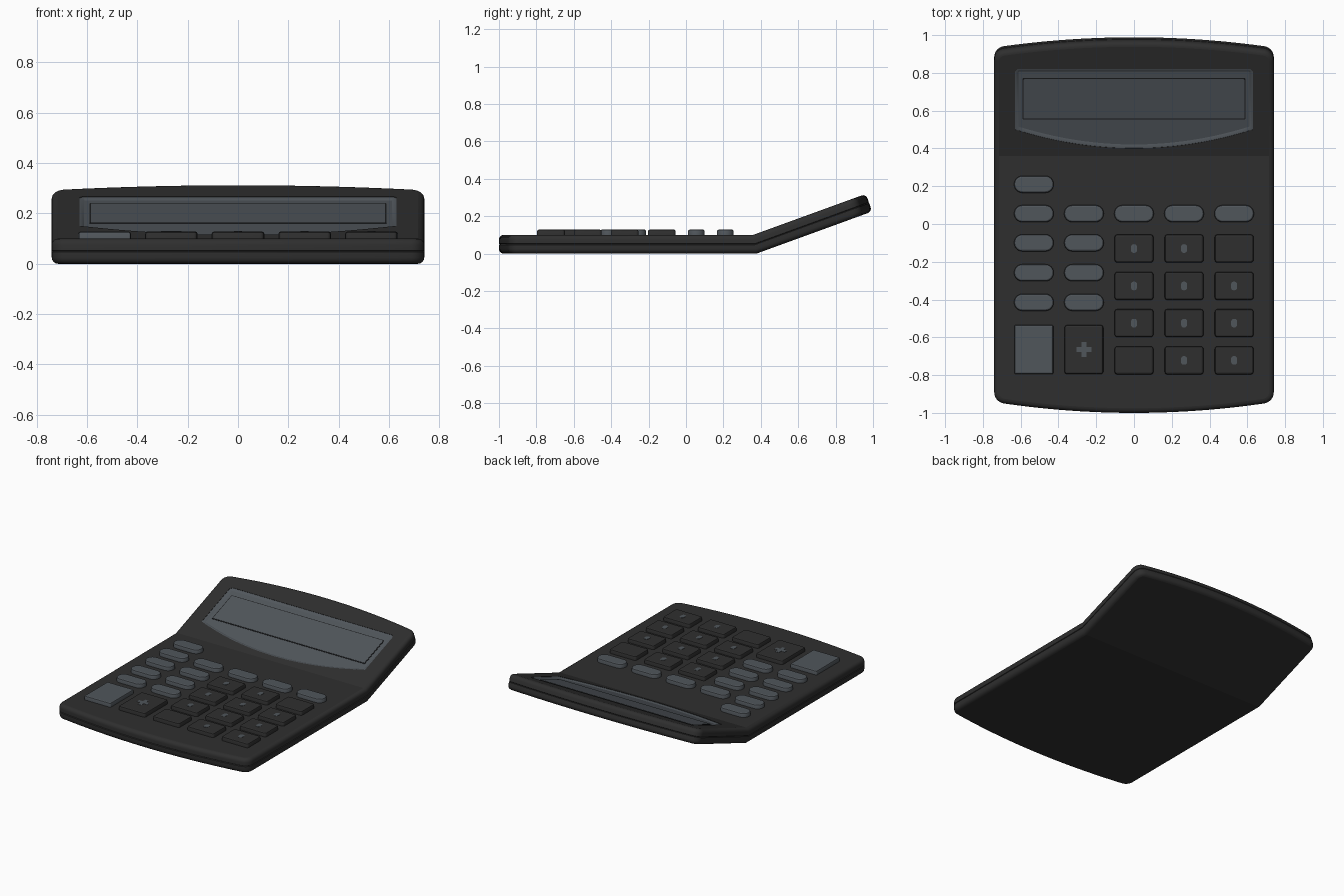
import bpy, bmesh, math
from mathutils import Vector

if "Cube" in bpy.data.objects:
    bpy.data.objects.remove(bpy.data.objects["Cube"])

FOLD, TOP, TILT = 0.36, 0.10, math.radians(20)


def material(name, rgb):
    m = bpy.data.materials.new(name)
    m.diffuse_color = (*rgb, 1)
    m.use_nodes = True
    m.node_tree.nodes["Principled BSDF"].inputs["Base Color"].default_value = m.diffuse_color
    return m


BLACK = material("charcoal plastic", (0.028, 0.028, 0.028))
GREY = material("slate grey", (0.080, 0.092, 0.104))
LINE = material("dark line", (0.012, 0.013, 0.014))


def bend(co):
    """Flat coordinates to the body with its tilted display half."""
    x, s, z = co
    d, c, n = z - TOP, math.cos(TILT), math.sin(TILT)
    if s > FOLD + 1e-4:
        return Vector((x, FOLD + (s - FOLD) * c - d * n, TOP + (s - FOLD) * n + d * c))
    if s > FOLD - 1e-4:
        return Vector((x, s - d * math.tan(TILT / 2), z))
    return Vector(co)


def inset(loop, d):
    """Offset a counter-clockwise outline inwards by d."""
    out = []
    for i, p in enumerate(loop):
        p = Vector(p)
        a = (p - Vector(loop[i - 1])).normalized()
        b = (Vector(loop[(i + 1) % len(loop)]) - p).normalized()
        na, nb = Vector((-a.y, a.x)), Vector((-b.y, b.x))
        out.append(p + (na + nb) * d / (1 + na.dot(nb)))
    return out


def stack(name, loop, layers, mat):
    """Solid from one outline repeated at (inset, height) layers."""
    bm = bmesh.new()
    rings = [[bm.verts.new((p.x, p.y, z)) for p in inset(loop, d)] for d, z in layers]
    n = len(loop)
    for lo, hi in zip(rings, rings[1:]):
        for i in range(n):
            j = (i + 1) % n
            bm.faces.new((lo[i], lo[j], hi[j], hi[i])).smooth = True
    bm.faces.new(rings[0][::-1])
    bm.faces.new(rings[-1])
    # split the caps along the fold
    for ring in (rings[0], rings[-1]):
        pair = [v for v in ring if abs(v.co.y - FOLD) < 1e-4]
        if len(pair) == 2:
            bmesh.ops.connect_verts(bm, verts=pair)
    for v in bm.verts:
        v.co = bend(v.co)
    bm.normal_update()
    for e in bm.edges:
        e.smooth = e.calc_face_angle(0) < math.radians(35)
    me = bpy.data.meshes.new(name)
    bm.to_mesh(me)
    bm.free()
    me.materials.append(mat)
    ob = bpy.data.objects.new(name, me)
    bpy.context.collection.objects.link(ob)
    return ob


def rounded(cx, cy, w, h, r, seg=6):
    pts = []
    for k, (sx, sy) in enumerate(((1, 1), (-1, 1), (-1, -1), (1, -1))):
        for i in range(seg + 1):
            a = math.pi / 2 * (k + i / seg)
            pts.append((cx + sx * (w / 2 - r) + r * math.cos(a),
                        cy + sy * (h / 2 - r) + r * math.sin(a)))
    return pts


# Body: straight sides, bowed ends, rounded corners, seam round the middle
W, R, BOW = 0.74, 0.06, 0.05
xr = W - R
quad = [(xr * i / 10, 1 - BOW * (i / 10) ** 2) for i in range(11)]
slope = math.atan(2 * BOW / xr)
start = math.pi / 2 - slope
cx, cy = xr - R * math.cos(start), 1 - BOW - R * math.sin(start)
cx = W - R
quad = [(x * (cx + R * math.cos(start)) / xr, y) for x, y in quad]
quad += [(cx + R * math.cos(start * (1 - i / 7)), cy + R * math.sin(start * (1 - i / 7)))
         for i in range(1, 8)]
outline = ([(-x, -y) for x, y in reversed(quad)] + [(x, -y) for x, y in quad[1:]]
           + [(W, FOLD)]
           + [(x, y) for x, y in reversed(quad)] + [(-x, y) for x, y in quad[1:]]
           + [(-W, FOLD)])
E = 0.025
arc = [(E * (1 - math.sin(a)), E * (1 - math.cos(a)))
       for a in (math.pi / 2 * i / 4 for i in range(5))]
layers = (arc + [(0, 0.047), (0.005, 0.05), (0, 0.053)]
          + [(d, TOP - z) for d, z in reversed(arc)])
body = stack("body", outline, layers, BLACK)

# Display recess with a curved lower edge
lens = [(0.63 * i / 12, 0.403 + 0.106 * (i / 12) ** 2) for i in range(-12, 13)]
lens += [(0.63, 0.835), (0.615, 0.85), (-0.615, 0.85), (-0.63, 0.835)]
cutter = stack("recess_cutter", lens, [(0, 0.08), (0, 0.15)], BLACK)
cutter.hide_render = True
mod = body.modifiers.new("recess", 'BOOLEAN')
mod.object, mod.operation, mod.solver = cutter, 'DIFFERENCE', 'EXACT'
bpy.context.view_layer.objects.active = body
bpy.ops.object.modifier_apply(modifier=mod.name)
bpy.data.objects.remove(cutter)

# Display bezel, dark border and window
stack("display_bezel", lens, [(-0.001, 0.075), (-0.001, 0.098), (0.004, 0.098), (0.018, 0.09)], GREY)
window = rounded(0, 0.679, 1.18, 0.234, 0.006, 2)
stack("display_border", window, [(0, 0.086), (0, 0.0915)], LINE)
stack("display_window", window, [(0.006, 0.087), (0.006, 0.093)], GREY)

# Keys
COLS = [-0.53, -0.265, 0, 0.265, 0.53]
KEY = [(0, 0.09), (0, 0.119), (0.003, 0.125), (0.009, 0.128)]


def key(name, x, y, w, h, r, mat):
    stack(name, rounded(x, y, w, h, r), KEY, mat)


# Oval function keys
ovals = [(COLS[0], 0.21)] + [(x, 0.055) for x in COLS]
ovals += [(x, y) for y in (-0.10, -0.258, -0.415) for x in COLS[:2]]
for i, (x, y) in enumerate(ovals):
    key(f"oval_key_{i + 1}", x, y, 0.21, 0.09, 0.044, GREY)

# Tall keys
key("tall_grey_key", COLS[0], -0.665, 0.205, 0.26, 0.006, GREY)
key("tall_dark_key", COLS[1], -0.665, 0.205, 0.26, 0.014, BLACK)

# Square keys with plain printed spots
for r, y in enumerate((-0.13, -0.328, -0.525, -0.722)):
    for c, x in enumerate(COLS[2:]):
        key(f"square_key_{r + 1}_{c + 1}", x, y, 0.205, 0.148, 0.014, BLACK)
        if (r, c) not in ((3, 0), (0, 2)):
            stack(f"key_spot_{r + 1}_{c + 1}", rounded(x, y, 0.032, 0.046, 0.014, 3),
                  [(0, 0.126), (0, 0.1295)], GREY)

# Cross mark on the tall dark key
a, b = 0.04, 0.013
cross = [(b, -a), (b, -b), (a, -b), (a, b), (b, b), (b, a),
         (-b, a), (-b, b), (-a, b), (-a, -b), (-b, -b), (-b, -a)]
stack("cross_mark", [(COLS[1] + x, -0.665 + y) for x, y in cross],
      [(0, 0.126), (0, 0.1295)], GREY)
